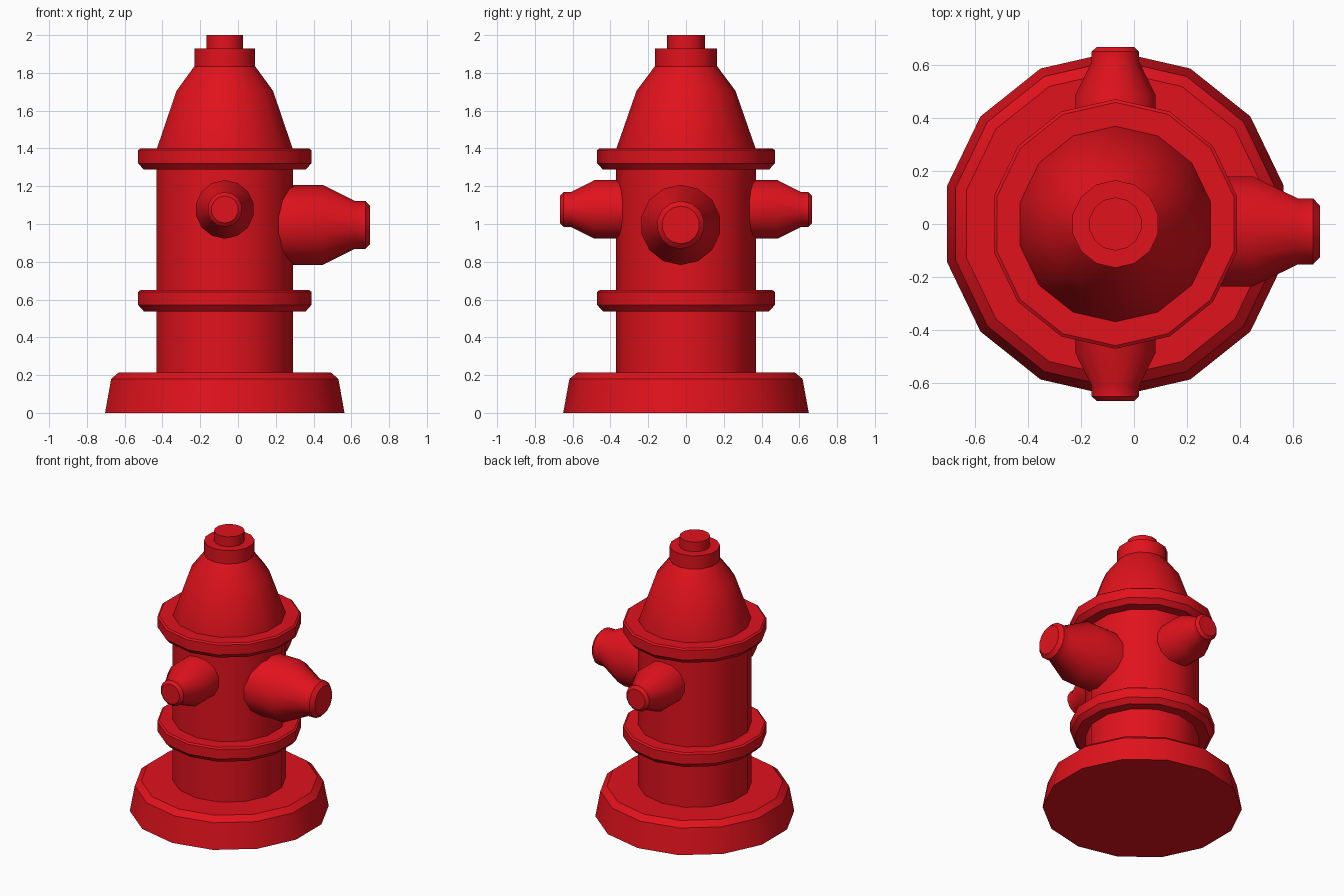
import bpy
import bmesh
from math import cos, sin, pi, radians
from mathutils import Vector

if "Cube" in bpy.data.objects:
    bpy.data.objects.remove(bpy.data.objects["Cube"])

SIDES = 14
AXIS_X = -0.07          # the column stands left of centre, the big outlet sticks out right

red = bpy.data.materials.new("red_paint")
red.diffuse_color = (0.75, 0.006, 0.012, 1)
red.use_nodes = True
red.node_tree.nodes["Principled BSDF"].inputs["Base Color"].default_value = red.diffuse_color


def lathe(name, profile, origin=(AXIS_X, 0, 0), axis=(0, 0, 1)):
    """Closed solid from (radius, distance along axis) points, 14-sided."""
    origin, axis = Vector(origin), Vector(axis)
    up = Vector((0, 1, 0)) if abs(axis.z) > 0.5 else Vector((0, 0, 1))
    side = up.cross(axis)
    bm = bmesh.new()
    rings = []
    for r, h in profile:
        ring = []
        for i in range(SIDES):
            a = pi / 2 + 2 * pi * i / SIDES
            ring.append(bm.verts.new(origin + axis * h + (side * cos(a) + up * sin(a)) * r))
        rings.append(ring)
    for low, high in zip(rings, rings[1:]):
        for i in range(SIDES):
            j = (i + 1) % SIDES
            bm.faces.new((low[i], low[j], high[j], high[i]))
    bm.faces.new(rings[0][::-1])
    bm.faces.new(rings[-1])
    mesh = bpy.data.meshes.new(name)
    bm.to_mesh(mesh)
    bm.free()
    mesh.shade_smooth()
    mesh.set_sharp_from_angle(angle=radians(30))
    mesh.materials.append(red)
    obj = bpy.data.objects.new(name, mesh)
    bpy.context.collection.objects.link(obj)
    return obj


# Foot and barrel
lathe("base", [(0.65, 0), (0.617, 0.18), (0.575, 0.215)])
lathe("barrel", [(0.37, 0.2), (0.37, 1.35)])

# Two flanges, chamfered mostly on the underside
for name, z in (("lower_flange", 0.538), ("upper_flange", 1.288)):
    lathe(name, [(0.44, z), (0.47, z + 0.033), (0.47, z + 0.103), (0.458, z + 0.112)])

# Bonnet, collar and operating nut
lathe("bonnet", [(0.37, 1.38), (0.37, 1.395), (0.262, 1.705), (0.165, 1.835)])
lathe("collar", [(0.165, 1.82), (0.165, 1.93)])
lathe("top_nut", [(0.10, 1.92), (0.10, 2.0)])

# Large outlet on the right
lathe("main_outlet",
      [(0.2125, 0.15), (0.2125, 0.447), (0.127, 0.618), (0.127, 0.675), (0.10, 0.70)],
      origin=(0, -0.028, 0.995), axis=(1, 0, 0))

# Matching small outlets front and back
for name, s in (("front_outlet", -1), ("back_outlet", 1)):
    lathe(name,
          [(0.155, 0.25), (0.155, 0.485), (0.092, 0.61), (0.092, 0.649), (0.072, 0.667)],
          origin=(AXIS_X, 0, 1.077), axis=(0, s, 0))
